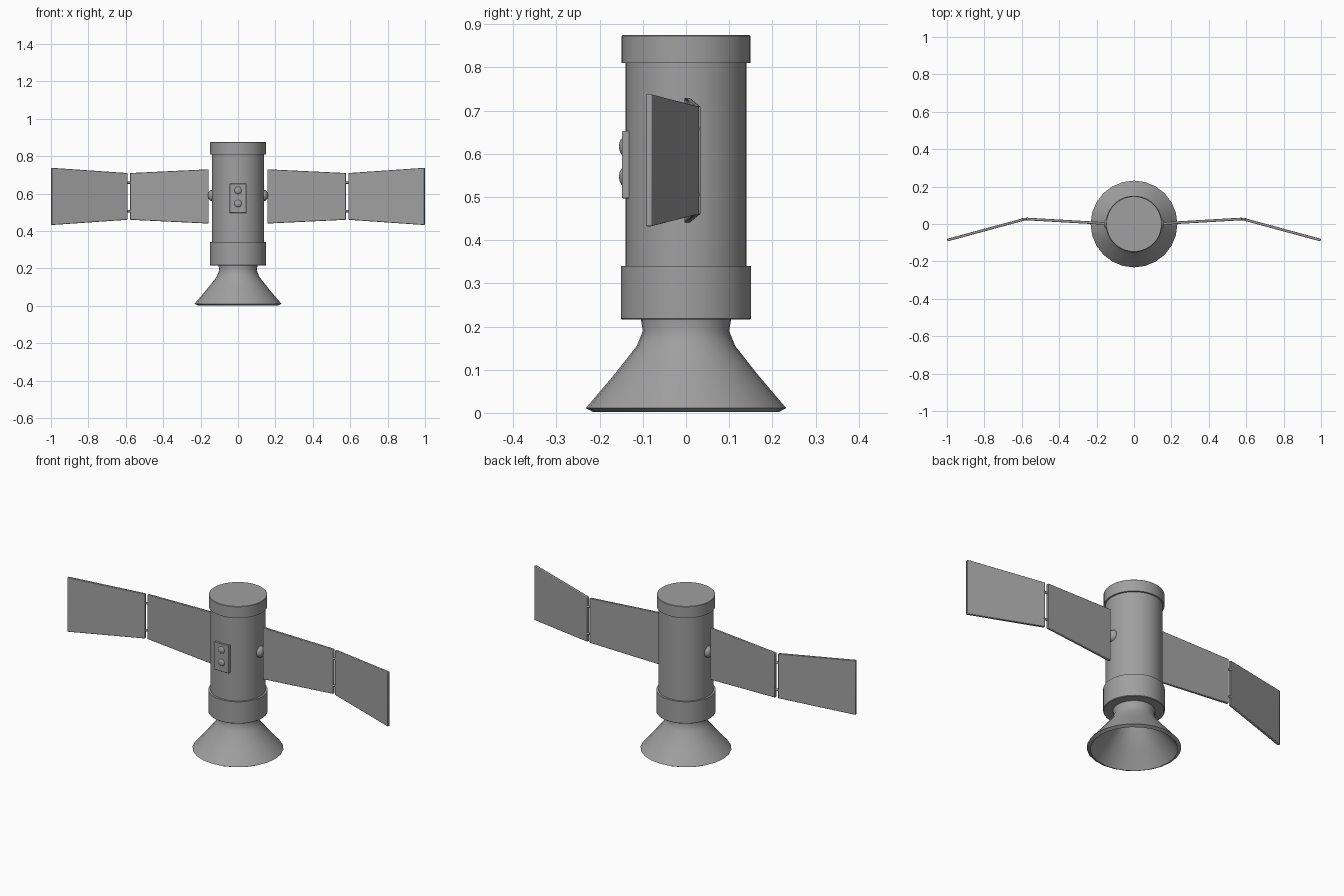
import bpy, bmesh, math
from mathutils import Vector, Matrix

cube = bpy.data.objects.get("Cube")
if cube:
    bpy.data.objects.remove(cube, do_unlink=True)

grey = bpy.data.materials.new("satellite_grey")
grey.use_nodes = True
grey.diffuse_color = (0.35, 0.35, 0.35, 1)
grey.node_tree.nodes["Principled BSDF"].inputs["Base Color"].default_value = grey.diffuse_color


def finish(name, bm, smooth=True, bevel=0):
    """Turn a bmesh into a named object with the shared material."""
    bmesh.ops.recalc_face_normals(bm, faces=bm.faces[:])
    mesh = bpy.data.meshes.new(name)
    bm.to_mesh(mesh)
    bm.free()
    mesh.materials.append(grey)
    obj = bpy.data.objects.new(name, mesh)
    bpy.context.collection.objects.link(obj)
    if bevel:
        mod = obj.modifiers.new("soft_edges", "BEVEL")
        mod.width, mod.segments = bevel, 2
    if smooth:
        bpy.ops.object.select_all(action="DESELECT")
        obj.select_set(True)
        bpy.context.view_layer.objects.active = obj
        bpy.ops.object.shade_smooth_by_angle(angle=math.radians(35))
    return obj


def lathe(name, profile, sides):
    """Revolve an (r, z) profile about z; points at r = 0 close the ends."""
    bm = bmesh.new()
    verts = [bm.verts.new((r, 0, z)) for r, z in profile]
    edges = [bm.edges.new(pair) for pair in zip(verts, verts[1:])]
    bmesh.ops.spin(bm, geom=verts + edges, cent=(0, 0, 0), axis=(0, 0, 1),
                   angle=math.tau, steps=sides, use_duplicate=False)
    bmesh.ops.remove_doubles(bm, verts=bm.verts[:], dist=0.0001)
    return finish(name, bm)


def ball(name, centre, size):
    bm = bmesh.new()
    bmesh.ops.create_uvsphere(bm, u_segments=24, v_segments=14, radius=1)
    bmesh.ops.transform(bm, verts=bm.verts[:],
                        matrix=Matrix.Translation(centre) @ Matrix.Diagonal((*size, 1)))
    return finish(name, bm)


def panel(name, start, end, side, thick=0.014):
    """Tapered slab between two (x, y, half height) ends, centred on the wing height."""
    a, b = (Vector((side * p[0], p[1])) for p in (start, end))
    d = (b - a).normalized()
    offset = Vector((-d.y, d.x)) * thick / 2
    bm = bmesh.new()
    rings = []
    for p, half in ((a, start[2]), (b, end[2])):
        rings.append([bm.verts.new((*(p + offset * s), WING_Z + half * h))
                      for s, h in ((1, 1), (-1, 1), (-1, -1), (1, -1))])
    for ring in rings:
        bm.faces.new(ring)
    for i in range(4):
        j = (i + 1) % 4
        bm.faces.new((rings[0][i], rings[0][j], rings[1][j], rings[1][i]))
    return finish(name, bm, bevel=0.003)


# Body, end collars and hollow engine bell
lathe("body", [(0, 0.33), (0.14, 0.33), (0.14, 0.82), (0, 0.82)], 48)
lathe("top_cap", [(0, 0.81), (0.149, 0.81), (0.149, 0.873), (0.147, 0.875), (0, 0.875)], 48)
lathe("lower_collar", [(0, 0.216), (0.148, 0.216), (0.151, 0.219), (0.151, 0.34), (0, 0.34)], 48)
lathe("engine_bell", [(0, 0.225), (0.106, 0.225), (0.1, 0.19), (0.114, 0.155),
                      (0.165, 0.09), (0.232, 0.011), (0.215, 0.002),
                      (0.152, 0.085), (0.1, 0.15), (0.085, 0.185), (0, 0.185)], 24)

# Front hatch plate with two round lamps
bm = bmesh.new()
bmesh.ops.create_cube(bm, size=1)
bmesh.ops.transform(bm, verts=bm.verts[:], matrix=Matrix.Translation((0, -0.133, 0.575))
                    @ Matrix.Diagonal((0.09, 0.03, 0.156, 1)))
finish("front_plate", bm, bevel=0.002)
for name, z in (("upper_lamp", 0.617), ("lower_lamp", 0.547)):
    ball(name, (0, -0.144, z), (0.021, 0.011, 0.021))

# Wings: mount, two folded panels and the hinge pins between them
WING_Z = 0.585
for side, label in ((1, "left"), (-1, "right")):
    ball(label + "_wing_mount", (side * 0.137, 0, 0.59), (0.024, 0.031, 0.031))
    panel(label + "_inner_panel", (0.157, 0.003, 0.145), (0.577, 0.027, 0.125), side)
    panel(label + "_outer_panel", (0.592, 0.024, 0.125), (0.998, -0.086, 0.153), side)
    for n, z in (("upper", 0.658), ("lower", 0.506)):
        bm = bmesh.new()
        bmesh.ops.create_cone(bm, cap_ends=True, segments=12, radius1=0.006,
                              radius2=0.006, depth=0.03)
        bmesh.ops.transform(bm, verts=bm.verts[:],
                            matrix=Matrix.Translation((side * 0.585, 0.026, z))
                            @ Matrix.Rotation(math.pi / 2, 4, "Y"))
        finish(f"{label}_{n}_hinge_pin", bm)
